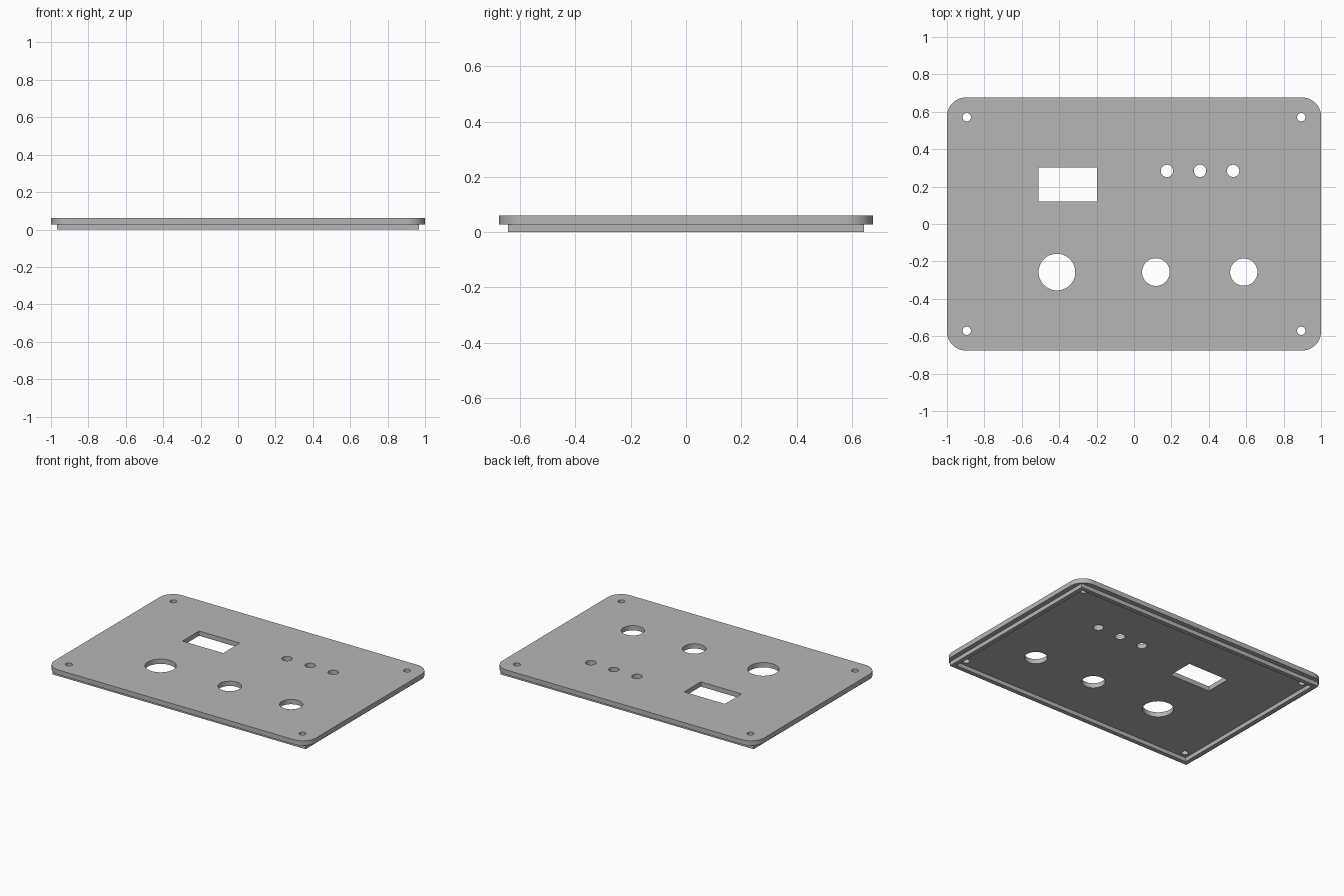
import bpy, bmesh
from math import cos, sin, pi

cube = bpy.data.objects.get("Cube")
if cube:
    bpy.data.objects.remove(cube, do_unlink=True)

HALF_X, HALF_Y = 1.0, 0.676
RIM_X, RIM_Y, RIM_WALL = 0.967, 0.643, 0.03
RIM_TOP, PLATE_TOP = 0.028, 0.061

grey = bpy.data.materials.new("panel grey")
grey.use_nodes = True
grey.diffuse_color = (0.47, 0.47, 0.47, 1)
grey.node_tree.nodes["Principled BSDF"].inputs["Base Color"].default_value = grey.diffuse_color


def circle(x, y, r, n=48):
    return [(x + r * cos(2 * pi * i / n), y + r * sin(2 * pi * i / n)) for i in range(n)]


def rectangle(x0, y0, x1, y1):
    return [(x0, y0), (x1, y0), (x1, y1), (x0, y1)]


def rounded_rectangle(hx, hy, r, steps=12):
    points = []
    for k, (sx, sy) in enumerate([(1, 1), (-1, 1), (-1, -1), (1, -1)]):
        for i in range(steps + 1):
            a = (k + i / steps) * pi / 2
            points.append((sx * (hx - r) + r * cos(a), sy * (hy - r) + r * sin(a)))
    return points


def extruded_panel(name, outlines, z0, z1):
    """Fill the first outline, leave the others open, extrude from z0 to z1."""
    curve = bpy.data.curves.new(name, 'CURVE')
    curve.dimensions = '2D'
    curve.fill_mode = 'BOTH'
    curve.extrude = (z1 - z0) / 2
    for outline in outlines:
        spline = curve.splines.new('POLY')
        spline.points.add(len(outline) - 1)
        for point, (x, y) in zip(spline.points, outline):
            point.co = (x, y, 0, 1)
        spline.use_cyclic_u = True
    obj = bpy.data.objects.new(name, curve)
    bpy.context.collection.objects.link(obj)
    bpy.ops.object.select_all(action='DESELECT')
    obj.select_set(True)
    bpy.context.view_layer.objects.active = obj
    bpy.ops.object.convert(target='MESH')
    obj = bpy.context.object
    obj.name = name

    # Weld caps to walls and place at height
    bm = bmesh.new()
    bm.from_mesh(obj.data)
    bmesh.ops.remove_doubles(bm, verts=bm.verts, dist=0.0001)
    bmesh.ops.recalc_face_normals(bm, faces=bm.faces)
    bmesh.ops.translate(bm, verts=bm.verts, vec=(0, 0, (z0 + z1) / 2))
    bm.to_mesh(obj.data)
    bm.free()
    obj.data.materials.clear()
    obj.data.materials.append(grey)
    bpy.ops.object.shade_smooth_by_angle(angle=pi / 6)
    return obj


# Openings: display window, indicator lights, knobs, corner screws
window = rectangle(-0.51, 0.121, -0.198, 0.303)
lights = [circle(x, 0.284, 0.033) for x in (0.176, 0.353, 0.53)]
knobs = [circle(x, -0.257, r) for x, r in ((-0.412, 0.098), (0.117, 0.074), (0.587, 0.073))]
screws = [circle(sx * 0.894, sy * 0.571, 0.022, 32) for sx in (-1, 1) for sy in (-1, 1)]

# Cover plate
extruded_panel("cover_plate",
               [rounded_rectangle(HALF_X, HALF_Y, 0.1), window] + lights + knobs + screws,
               RIM_TOP, PLATE_TOP)

# Locating rim underneath
inner_x, inner_y = RIM_X - RIM_WALL, RIM_Y - RIM_WALL
extruded_panel("locating_rim",
               [rectangle(-RIM_X, -RIM_Y, RIM_X, RIM_Y),
                rectangle(-inner_x, -inner_y, inner_x, inner_y)],
               0, RIM_TOP)
